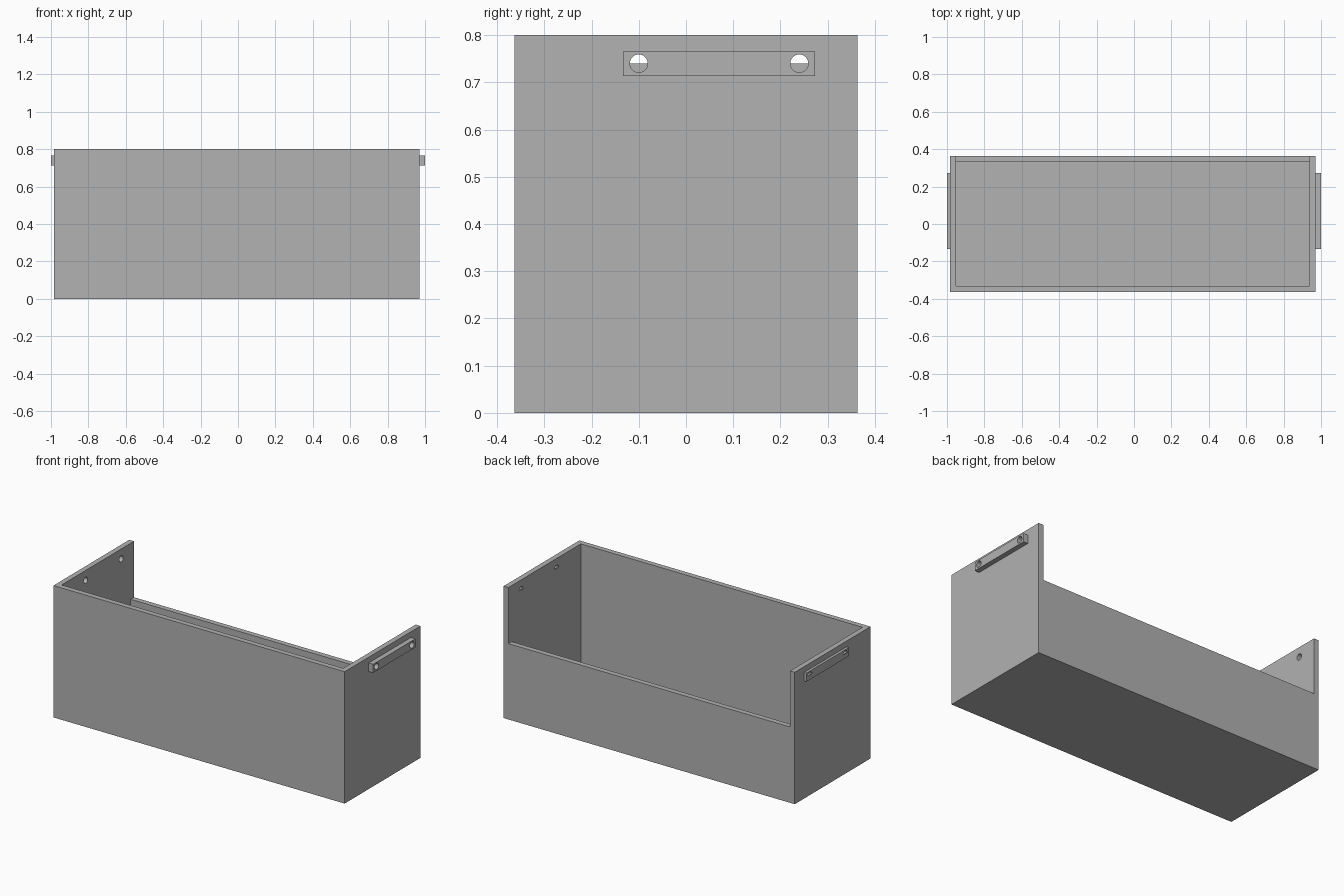
import bpy, bmesh
from math import pi
from mathutils import Matrix, Vector

if "Cube" in bpy.data.objects:
    bpy.data.objects.remove(bpy.data.objects["Cube"], do_unlink=True)

# Main dimensions
LEFT, RIGHT = -0.984, 0.97      # outer faces of the end walls
DEPTH, HEIGHT = 0.363, 0.8
WALL, BACK_HEIGHT = 0.032, 0.46
HOLE_Z, HOLE_R = 0.74, 0.019
HOLES_Y = (-0.1, 0.24)
CAP = 0.004

grey = bpy.data.materials.new("plain grey")
grey.use_nodes = True
grey.diffuse_color = (0.445, 0.445, 0.445, 1)
grey.node_tree.nodes["Principled BSDF"].inputs["Base Color"].default_value = grey.diffuse_color


def finish(name, bm):
    bmesh.ops.recalc_face_normals(bm, faces=bm.faces)
    mesh = bpy.data.meshes.new(name)
    bm.to_mesh(mesh)
    bm.free()
    mesh.materials.append(grey)
    ob = bpy.data.objects.new(name, mesh)
    bpy.context.collection.objects.link(ob)
    return ob


def box(name, low, high):
    low, high = Vector(low), Vector(high)
    bm = bmesh.new()
    bmesh.ops.create_cube(bm, size=1, matrix=Matrix.Translation((low + high) / 2)
                          @ Matrix.Diagonal((*(high - low), 1)))
    return finish(name, bm)


def rod(name, x0, x1, y, half=False):
    """Cylinder along x, optionally only its lower half."""
    bm = bmesh.new()
    place = Matrix.Translation(((x0 + x1) / 2, y, HOLE_Z)) @ Matrix.Rotation(pi / 2, 4, "Y")
    bmesh.ops.create_cone(bm, cap_ends=True, segments=32, radius1=HOLE_R, radius2=HOLE_R,
                          depth=x1 - x0, matrix=place)
    if half:
        cut = bmesh.ops.bisect_plane(bm, geom=bm.verts[:] + bm.edges[:] + bm.faces[:],
                                     plane_co=(0, 0, HOLE_Z), plane_no=(0, 0, 1), clear_outer=True)
        rim = [e for e in cut["geom_cut"] if isinstance(e, bmesh.types.BMEdge)]
        bmesh.ops.holes_fill(bm, edges=rim)
    return finish(name, bm)


def subtract(ob, cutter):
    mod = ob.modifiers.new("cut", "BOOLEAN")
    mod.operation, mod.solver, mod.object = "DIFFERENCE", "EXACT", cutter
    bpy.context.view_layer.update()
    evaluated = ob.evaluated_get(bpy.context.evaluated_depsgraph_get())
    mesh = bpy.data.meshes.new_from_object(evaluated)
    ob.modifiers.clear()
    ob.data = mesh


# Open tray with a lowered back wall
tray = box("tray", (LEFT, -DEPTH, 0), (RIGHT, DEPTH, HEIGHT))
cavity = box("cavity_cutter", (LEFT + WALL, -DEPTH + WALL, WALL),
             (RIGHT - WALL, DEPTH - WALL, HEIGHT + 0.1))
notch = box("notch_cutter", (LEFT + WALL, 0, BACK_HEIGHT),
            (RIGHT - WALL, DEPTH + 0.1, HEIGHT + 0.1))

# Mounting rails on both ends
rails = [box("right_rail", (-1, -0.133, 0.713), (LEFT, 0.273, 0.765)),
         box("left_rail", (RIGHT, -0.133, 0.713), (1, 0.273, 0.765))]

cutters = [cavity, notch]
for cutter in cutters:
    subtract(tray, cutter)

# Screw holes through walls and rails, each half closed at its -x end
for side, rail, x0, x1 in (("right", rails[0], -1, LEFT + WALL),
                           ("left", rails[1], RIGHT - WALL, 1)):
    for i, y in enumerate(HOLES_Y):
        drill = rod("drill_cutter", x0 - 0.02, x1 + 0.02, y)
        cutters.append(drill)
        subtract(tray, drill)
        subtract(rail, drill)
        rod(f"{side}_hole_stop_{i + 1}", x0, x0 + CAP, y, half=True)

for cutter in cutters:
    bpy.data.objects.remove(cutter, do_unlink=True)
